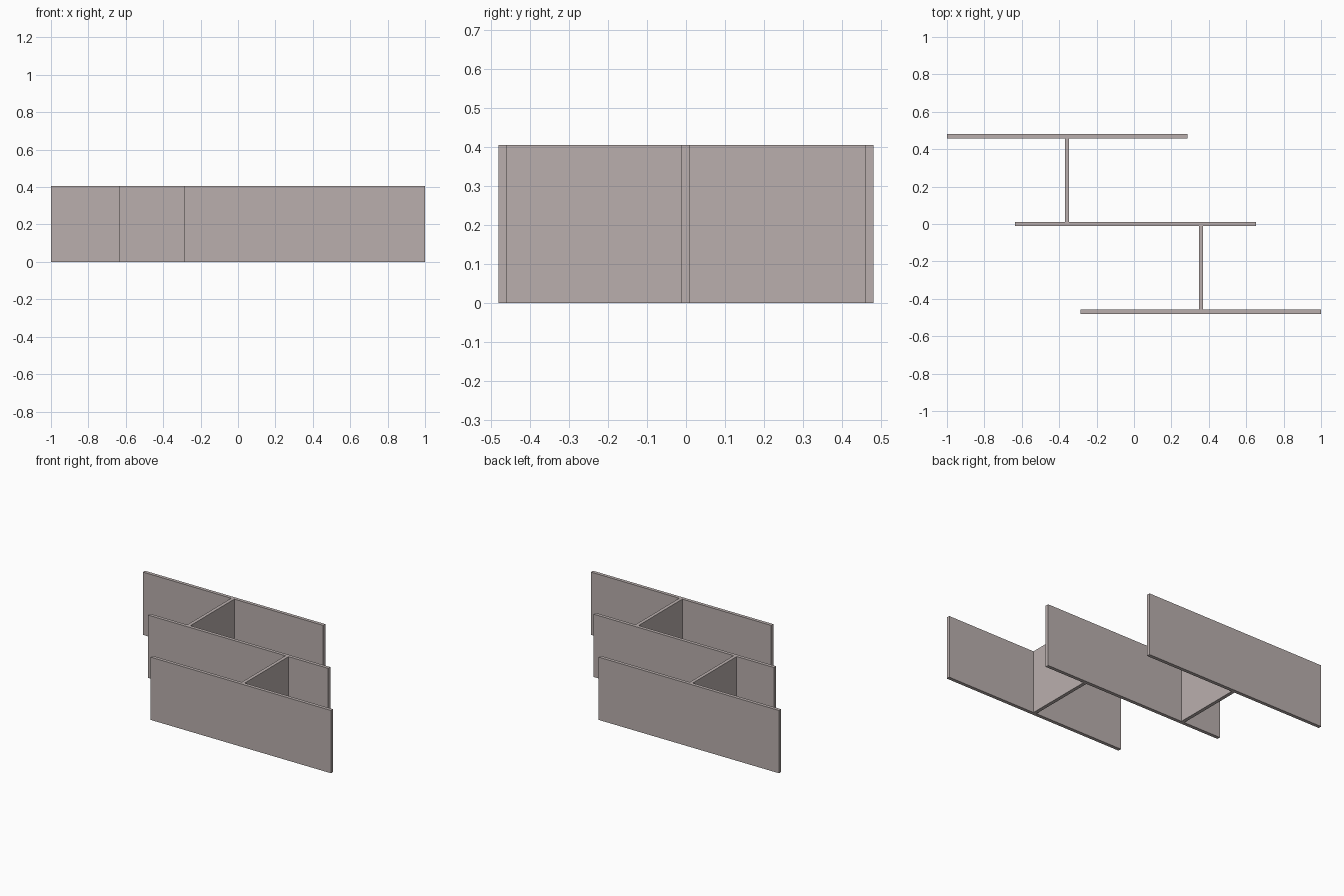
import bpy

if "Cube" in bpy.data.objects:
    bpy.data.objects.remove(bpy.data.objects["Cube"])

HEIGHT = 0.405

# Single warm grey for every board
grey = bpy.data.materials.new("warm_grey")
grey.diffuse_color = (0.49, 0.43, 0.42, 1)
grey.use_nodes = True
grey.node_tree.nodes["Principled BSDF"].inputs["Base Color"].default_value = grey.diffuse_color


def board(name, x0, x1, y0, y1):
    """Upright rectangular board standing on the ground."""
    bpy.ops.mesh.primitive_cube_add(
        size=1, location=((x0 + x1) / 2, (y0 + y1) / 2, HEIGHT / 2))
    ob = bpy.context.object
    ob.name = name
    ob.scale = (x1 - x0, y1 - y0, HEIGHT)
    bpy.ops.object.transform_apply(location=False, rotation=False, scale=True)
    ob.data.materials.append(grey)


# Three long staggered panels
board("back_panel", -1.0, 0.287, 0.458, 0.48)
board("middle_panel", -0.635, 0.652, -0.012, 0.01)
board("front_panel", -0.287, 1.0, -0.48, -0.458)

# Two cross webs joining neighbouring panels
board("back_web", -0.369, -0.347, 0.01, 0.458)
board("front_web", 0.347, 0.369, -0.458, -0.012)
